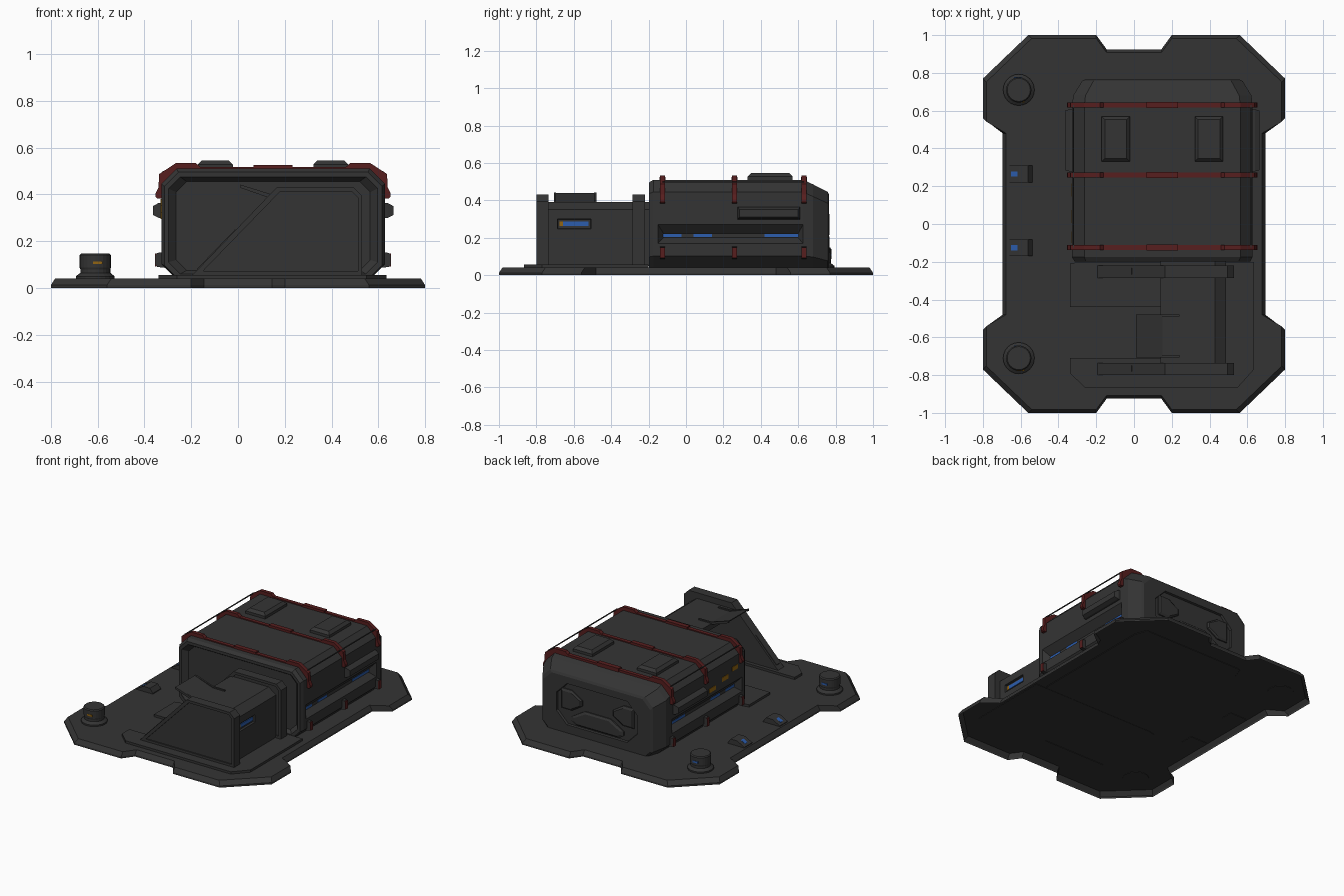
import bpy, bmesh, math

CX = 0.15  # centre line of the main hull
Z0 = 0.037  # parts start just inside the base plate


def mat(name, rgb):
    m = bpy.data.materials.new(name)
    m.diffuse_color = (*rgb, 1)
    return m


GREY = mat("dark grey", (0.034, 0.034, 0.034))
RED = mat("dark red", (0.095, 0.013, 0.013))
BLUE = mat("blue light", (0.025, 0.11, 0.42))
YELLOW = mat("amber light", (0.29, 0.13, 0.006))


def loft(name, rings, m=GREY, open_start=False):
    """Skin a list of equal-length point rings and cap the ends."""
    bm = bmesh.new()
    vs = [[bm.verts.new(p) for p in r] for r in rings]
    n = len(rings[0])
    for a, b in zip(vs, vs[1:]):
        for i in range(n):
            j = (i + 1) % n
            bm.faces.new((a[i], a[j], b[j], b[i]))
    start = bm.faces.new(vs[0])
    bm.faces.new(vs[-1])
    bmesh.ops.recalc_face_normals(bm, faces=bm.faces)
    if open_start:
        bm.faces.remove(start)
    me = bpy.data.meshes.new(name)
    bm.to_mesh(me)
    bm.free()
    me.materials.append(m)
    ob = bpy.data.objects.new(name, me)
    bpy.context.collection.objects.link(ob)
    return ob


def rect(a0, a1, b0, b1):
    return [(a0, b0), (a1, b0), (a1, b1), (a0, b1)]


def at_x(pts, x):
    return [(x, a, b) for a, b in pts]


def at_y(pts, y):
    return [(a, y, b) for a, b in pts]


def at_z(pts, z):
    return [(a, b, z) for a, b in pts]


def box(name, x0, x1, y0, y1, z0, z1, m=GREY, taper=0):
    """Box, optionally with a chamfered top edge."""
    rings = [at_z(rect(x0, x1, y0, y1), z0), at_z(rect(x0, x1, y0, y1), z1 - taper)]
    if taper:
        rings.append(at_z(rect(x0 + taper, x1 - taper, y0 + taper, y1 - taper), z1))
    return loft(name, rings, m)


def prism_y(name, pts, y0, y1, m=GREY):
    return loft(name, [at_y(pts, y0), at_y(pts, y1)], m)


def octagon(hw, z0, z1, ct, cb):
    """Chamfered hull section centred on CX."""
    half = [(hw - cb, z0), (hw, z0 + cb), (hw, z1 - ct), (hw - ct, z1)]
    return [(CX + u, z) for u, z in half] + [(CX - u, z) for u, z in reversed(half)]


def cut(target, cutter):
    cutter.hide_render = True
    mod = target.modifiers.new("cut", 'BOOLEAN')
    mod.object = cutter
    mod.solver = 'EXACT'
    bpy.context.view_layer.objects.active = target
    bpy.ops.object.modifier_apply(modifier=mod.name)
    bpy.data.objects.remove(cutter)


# Base plate: a shell open underneath, with corner pads and front/back notches
q = [(0.695, 0.48), (0.8, 0.56), (0.8, 0.77), (0.56, 1.0), (0.20, 1.0), (0.145, 0.925)]
plate = (q + [(-x, y) for x, y in reversed(q)] + [(-x, -y) for x, y in q]
         + [(x, -y) for x, y in reversed(q)])
top = [(x - math.copysign(0.018, x) * (abs(x) > 0.3), y - math.copysign(0.018, y) * (abs(y) > 0.5))
       for x, y in plate]
loft("base_plate", [at_z(plate, 0), at_z(plate, 0.012), at_z(top, 0.04)], open_start=True)

# Main hull, tapering at the back
hull = loft("main_hull", [
    at_y(octagon(0.465, Z0, 0.495, 0.06, 0.06), -0.198),
    at_y(octagon(0.478, Z0, 0.51, 0.065, 0.065), -0.175),
    at_y(octagon(0.478, Z0, 0.51, 0.065, 0.065), 0.625),
    at_y(octagon(0.472, Z0, 0.485, 0.065, 0.06), 0.68),
    at_y(octagon(0.425, Z0, 0.445, 0.06, 0.04), 0.757),
    at_y(octagon(0.41, Z0, 0.43, 0.06, 0.04), 0.765)])

# Recessed front panel and shallow back panel
cut(hull, loft("front_cutter", [
    at_y(octagon(0.447, 0.06, 0.475, 0.05, 0.05), -0.25),
    at_y(octagon(0.447, 0.06, 0.475, 0.05, 0.05), -0.195),
    at_y(octagon(0.415, 0.075, 0.455, 0.045, 0.045), -0.165)]))
cut(hull, loft("back_cutter", [
    at_y(octagon(0.32, 0.09, 0.39, 0.08, 0.08), 0.80),
    at_y(octagon(0.31, 0.10, 0.38, 0.08, 0.08), 0.75)]))


def raised_back(name, pts):
    """Bevelled plate standing proud of the back panel."""
    cu, cz = (sum(p[i] for p in pts) / len(pts) for i in (0, 1))
    small = [(cu + (u - cu) * 0.88, cz + (z - cz) * 0.8) for u, z in pts]
    loft(name, [at_y([(CX + u, z) for u, z in r], y) for r, y in ((pts, 0.745), (pts, 0.758), (small, 0.766))])


for s in (-1, 1):
    raised_back("back_side_panel", [(s * u, z) for u, z in (
        (0.12, 0.25), (0.20, 0.20), (0.28, 0.20), (0.28, 0.34), (0.20, 0.34), (0.12, 0.29))])
raised_back("back_lower_panel", [(-0.20, 0.13), (-0.17, 0.11), (0.17, 0.11), (0.20, 0.13),
                                 (0.20, 0.16), (0.10, 0.22), (-0.10, 0.22), (-0.20, 0.16)])

for s in (-1, 1):
    # Long light groove on each side
    cut(hull, loft("groove_cutter", [
        at_x(rect(-0.155, 0.63, 0.165, 0.275), CX + s * 0.50),
        at_x(rect(-0.15, 0.625, 0.17, 0.27), CX + s * 0.478),
        at_x(rect(-0.12, 0.60, 0.20, 0.222), CX + s * 0.435)]))
    for y0, y1 in ((-0.125, -0.025), (0.04, 0.14), (0.42, 0.605)):
        xs = sorted((CX + s * 0.43, CX + s * 0.438))
        box("groove_light", *xs, y0, y1, 0.203, 0.22, BLUE)
    # Side ledge
    loft("side_ledge", [at_x(rect(0.275, 0.61, 0.298, 0.365), CX + s * 0.47),
                        at_x(rect(0.278, 0.608, 0.30, 0.363), CX + s * 0.49),
                        at_x(rect(0.285, 0.60, 0.312, 0.35), CX + s * 0.514)])
    # Roof vent
    x = CX + s * 0.247
    box("roof_vent", x - 0.075, x + 0.075, 0.33, 0.57, 0.50, 0.546, taper=0.018)
    # Thin rod along the upper edge
    box("edge_rod", CX + s * 0.47 - 0.003, CX + s * 0.47 + 0.003, -0.125, 0.63, 0.495, 0.501)

# Red hoops: straps, corner clamps and lower clamps
corner = [(0.496, 0.383), (0.502, 0.39), (0.502, 0.405), (0.49, 0.43), (0.487, 0.487), (0.415, 0.534),
          (0.33, 0.534), (0.31, 0.516), (0.31, 0.50), (0.40, 0.50), (0.465, 0.44), (0.465, 0.383)]
low = [(0.45, 0.085), (0.495, 0.09), (0.502, 0.10), (0.502, 0.14), (0.495, 0.15), (0.45, 0.155)]
for yc in (-0.125, 0.26, 0.63):
    y0, y1 = yc - 0.013, yc + 0.013
    box("hoop_strap", CX - 0.35, CX + 0.35, y0, y1, 0.49, 0.517, RED)
    box("hoop_middle", CX - 0.083, CX + 0.083, y0 - 0.003, y1 + 0.003, 0.49, 0.526, RED)
    for s in (-1, 1):
        prism_y("hoop_corner", [(CX + s * u, z) for u, z in corner], y0, y1, RED)
        prism_y("hoop_lower_clamp", [(CX + s * u, z) for u, z in low], y0, y1)
        xs = sorted((CX + s * 0.498, CX + s * 0.505))
        box("lower_clamp_face", *xs, y0, y1, 0.092, 0.148, RED)

# Amber markings on the left side of the hull
for y, w, z in ((0.18, 0.07, 0.31), (0.04, 0.07, 0.335), (-0.07, 0.06, 0.365)):
    box("side_marking", CX - 0.481, CX - 0.474, y - w / 2, y + w / 2, z - 0.015, z + 0.015, YELLOW)

# U-shaped floor under the entrance
loft("entrance_floor", [at_z([(-0.34, -0.21), (-0.34, -0.44), (0.14, -0.44), (0.14, -0.71), (-0.34, -0.71),
                              (-0.34, -0.79), (-0.26, -0.865), (0.55, -0.865), (0.635, -0.77),
                              (0.635, -0.20), (-0.29, -0.20)], z) for z in (Z0, 0.056)])

# Entrance side walls with a recessed face and a plate on the slope
outer = [(-0.20, 0.05), (0.165, 0.43), (0.495, 0.43), (0.53, 0.395), (0.53, 0.05)]
inner = [(-0.15, 0.072), (0.18, 0.412), (0.487, 0.412), (0.512, 0.387), (0.512, 0.072)]
for name, y0, y1 in (("front_wall", -0.80, -0.735), ("rear_wall", -0.285, -0.22)):
    loft(name, [at_y(inner, y0 + 0.008), at_y(inner, y0), at_y(outer, y0), at_y(outer, y1)])
    prism_y(name + "_slope_plate", [(-0.17, 0.07), (-0.173, 0.084), (-0.013, 0.25), (0.0, 0.24)], y0 + 0.018, y1 - 0.014)

# Entrance roof and right wall, open to the left
shell = prism_y("entrance_shell", [(0.14, 0.39), (0.43, 0.39), (0.487, 0.35), (0.487, 0.05),
                                   (0.43, 0.05), (0.43, 0.35), (0.14, 0.35)], -0.77, -0.16)

# Raised flap over the opening, with its two arms
prism_y("flap", [(0.01, 0.433), (0.15, 0.383), (0.15, 0.39), (0.01, 0.44)], -0.695, -0.49)
for y in (-0.70, -0.485):
    prism_y("flap_arm", [(0.01, 0.428), (0.14, 0.383), (0.24, 0.383), (0.24, 0.398), (0.15, 0.398), (0.01, 0.442)],
            y - 0.006, y + 0.006)

# Screen sunk into the right wall
cut(shell, loft("screen_cutter", [at_x(rect(-0.69, -0.505, 0.245, 0.303), 0.50),
                                  at_x(rect(-0.685, -0.51, 0.25, 0.298), 0.473)]))
box("screen", 0.47, 0.478, -0.657, -0.52, 0.262, 0.287, BLUE)
box("screen_mark", 0.47, 0.478, -0.677, -0.657, 0.262, 0.287, YELLOW)

# Round beacons on the left corners
prof = [(0.083, Z0), (0.083, 0.05), (0.070, 0.06), (0.064, 0.065), (0.064, 0.08), (0.067, 0.087),
        (0.067, 0.14), (0.061, 0.147)]
for yc in (-0.71, 0.71):
    loft("beacon", [[(-0.61 + r * math.cos(a), yc + r * math.sin(a), z)
                     for a in (math.tau * k / 24 for k in range(24))] for r, z in prof])
    box("beacon_amber", -0.62, -0.58, yc - 0.067, yc - 0.06, 0.102, 0.114, YELLOW)
    box("beacon_blue", -0.635, -0.595, yc + 0.061, yc + 0.068, 0.102, 0.114, BLUE)

# Small wedge lamps along the left edge
for yc in (-0.125, 0.265):
    prism_y("wedge_lamp", [(-0.665, Z0), (-0.665, 0.045), (-0.61, 0.075), (-0.56, 0.075), (-0.538, 0.045),
                           (-0.538, Z0)], yc - 0.044, yc + 0.044)
    prism_y("wedge_lamp_light", [(-0.65, 0.0545), (-0.618, 0.072), (-0.618, 0.066), (-0.65, 0.0485)],
            yc - 0.014, yc + 0.014, BLUE)
